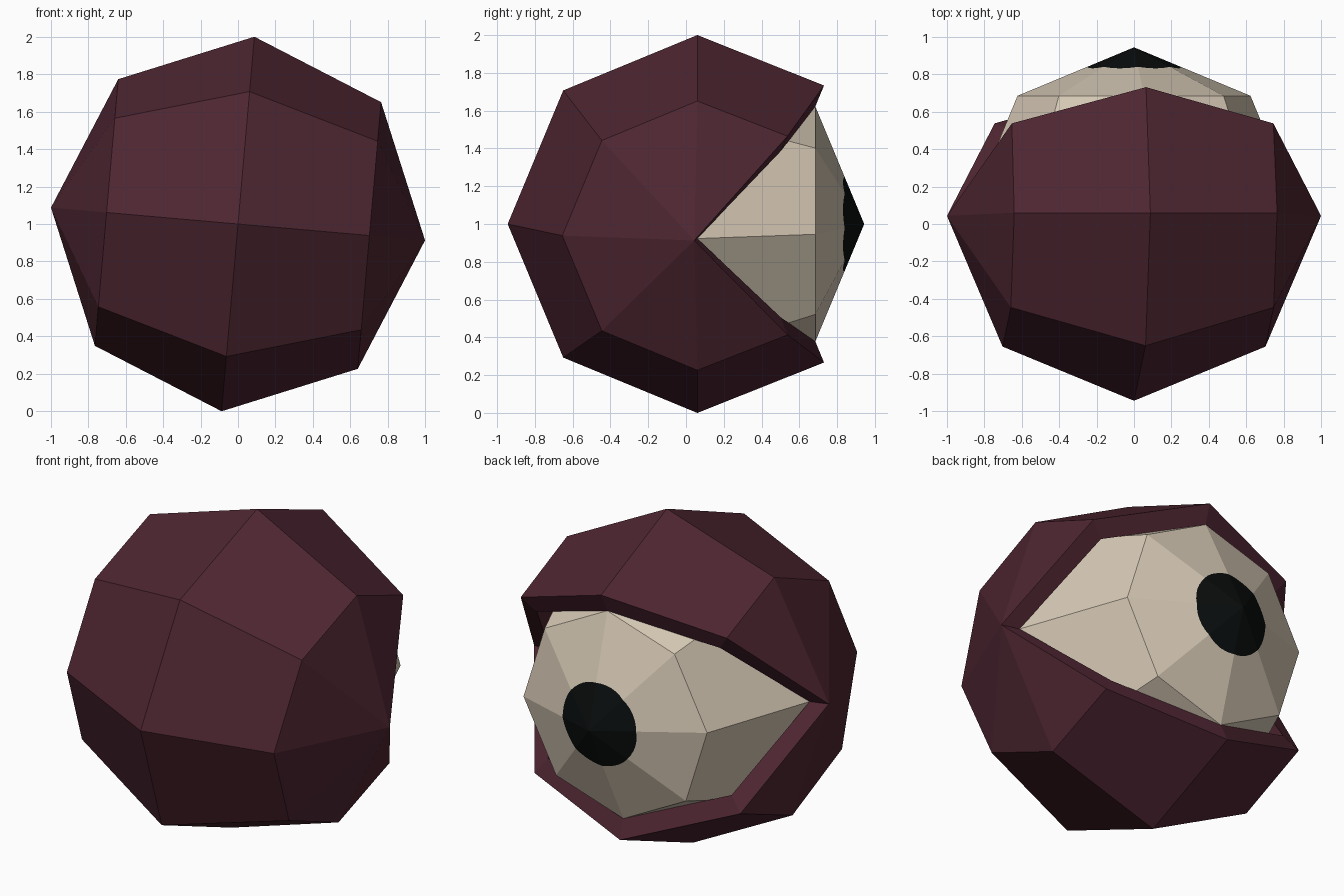
import bpy, bmesh, math
from mathutils import Matrix

if "Cube" in bpy.data.objects:
    bpy.data.objects.remove(bpy.data.objects["Cube"])

R, LID, CY = 0.8835, 0.1205, 0.06      # eye radius, lid thickness, centre y
PUPIL = 0.25
PLACE = Matrix.Translation((0, CY, 1)) @ Matrix.Rotation(math.radians(5), 4, 'Y')


def material(name, rgb):
    m = bpy.data.materials.new(name)
    m.diffuse_color = (*rgb, 1)
    m.use_nodes = True
    m.node_tree.nodes["Principled BSDF"].inputs["Base Color"].default_value = m.diffuse_color
    return m


def make(name, bm, mats):
    bmesh.ops.recalc_face_normals(bm, faces=bm.faces)
    me = bpy.data.meshes.new(name)
    bm.to_mesh(me)
    bm.free()
    ob = bpy.data.objects.new(name, me)
    bpy.context.collection.objects.link(ob)
    for m in mats:
        me.materials.append(m)
    ob.matrix_world = PLACE
    return ob


maroon = material("dark maroon", (0.076, 0.019, 0.031))
cream = material("cream", (0.67, 0.58, 0.46))
black = material("black", (0.003, 0.004, 0.004))

# Eyelids: sphere with its poles on x, open by a quarter at the back, thickened outward
bm = bmesh.new()
bmesh.ops.create_uvsphere(bm, u_segments=8, v_segments=4, radius=R,
                          matrix=Matrix.Rotation(math.pi / 2, 4, 'Y'))
opening = []
for f in bm.faces:
    c = f.calc_center_median()
    if c.y > abs(c.z):
        opening.append(f)
bmesh.ops.delete(bm, geom=opening, context='FACES')
lids = make("eyelids", bm, [maroon])
solid = lids.modifiers.new("thickness", 'SOLIDIFY')
solid.thickness = LID
solid.offset = 1

# Eyeball: sphere with its poles on y, its back cap rebuilt with a round pupil cut in
bm = bmesh.new()
bmesh.ops.create_uvsphere(bm, u_segments=8, v_segments=4, radius=R,
                          matrix=Matrix.Rotation(-math.pi / 2, 4, 'X'))
apex = max(bm.verts, key=lambda v: v.co.y)
ring = sorted((e.other_vert(apex) for e in apex.link_edges),
              key=lambda v: math.atan2(v.co.z, v.co.x))
bmesh.ops.delete(bm, geom=list(apex.link_faces), context='FACES_ONLY')
for e in list(apex.link_edges):
    bm.edges.remove(e)

STEPS = 6
circle = []
for i, a in enumerate(ring):
    b = ring[(i + 1) % 8]
    for k in range(STEPS):
        # point on the facet between spokes a and b, at the pupil radius
        d = (a.co - apex.co).lerp(b.co - apex.co, k / STEPS)
        circle.append(bm.verts.new(apex.co + d * PUPIL / math.hypot(d.x, d.z)))
n = len(circle)
for i, a in enumerate(ring):
    arc = [circle[(i * STEPS + k) % n] for k in range(STEPS + 1)]
    bm.faces.new([a, ring[(i + 1) % 8]] + arc[::-1])
    for p, q in zip(arc, arc[1:]):
        bm.faces.new((apex, p, q)).material_index = 1
make("eyeball", bm, [cream, black])
